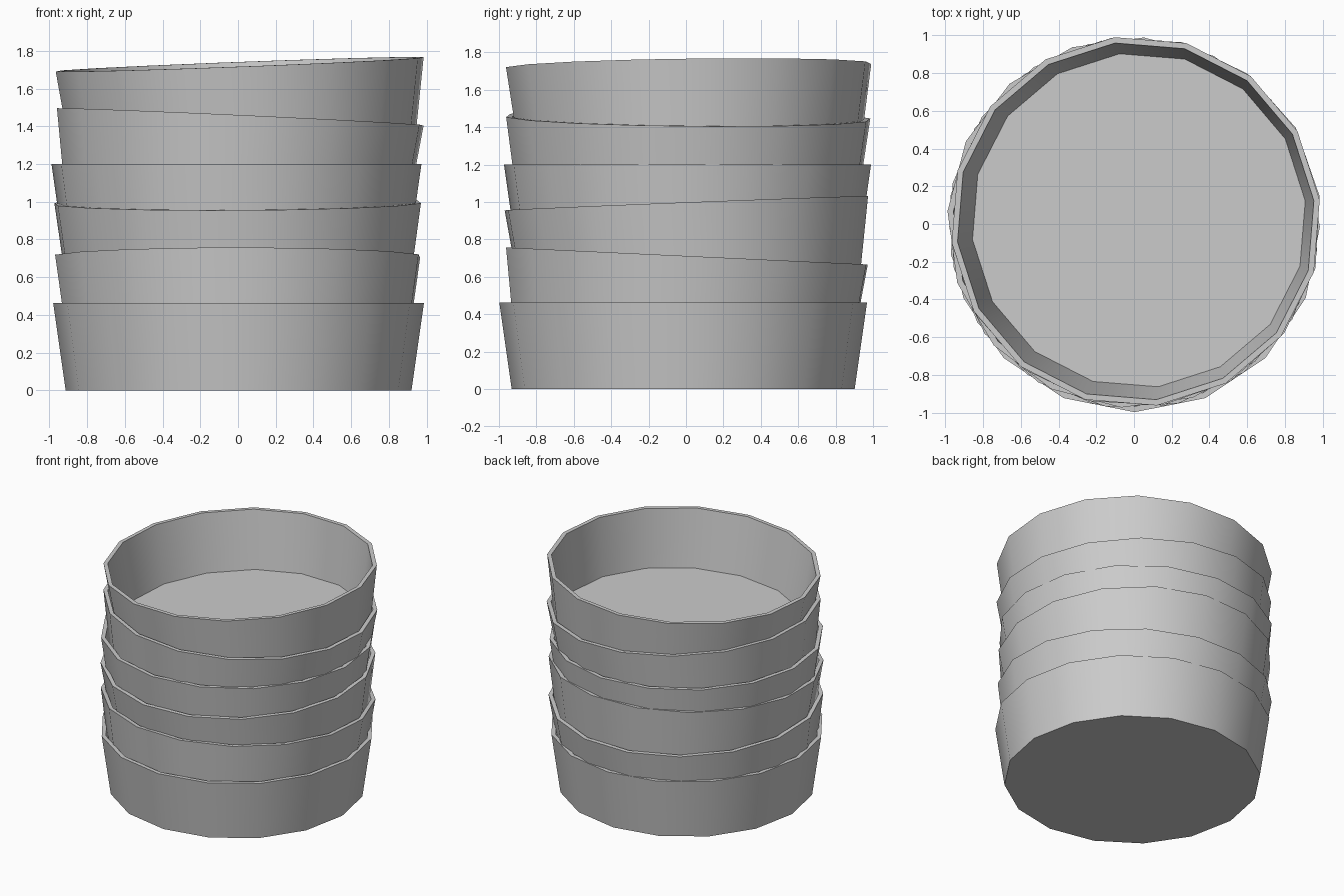
import bpy
import bmesh
import math
from mathutils import Matrix, Vector

cube = bpy.data.objects.get("Cube")
if cube:
    bpy.data.objects.remove(cube, do_unlink=True)

SIDES = 16
HEIGHT = 0.462

grey = bpy.data.materials.new("light_grey")
grey.use_nodes = True
colour = (0.6, 0.6, 0.6, 1)
grey.diffuse_color = colour
grey.node_tree.nodes["Principled BSDF"].inputs["Base Color"].default_value = colour

# Half section of one cup as (radius, height below the rim)
PROFILE = [(0.917, -HEIGHT), (0.983, 0), (0.952, 0), (0.889, -0.445)]


def cup(name, rim_centre, slope, turn):
    """Tapered open cup whose rim plane rises by slope along x and y."""
    bm = bmesh.new()
    rings = []
    for radius, z in PROFILE:
        angles = [2 * math.pi * i / SIDES for i in range(SIDES)]
        rings.append([bm.verts.new((radius * math.cos(a), radius * math.sin(a), z))
                      for a in angles])
    for low, high in zip(rings, rings[1:]):
        for i in range(SIDES):
            j = (i + 1) % SIDES
            bm.faces.new((low[i], low[j], high[j], high[i]))
    bm.faces.new(rings[0][::-1])  # underside
    bm.faces.new(rings[-1])       # inner floor
    bmesh.ops.recalc_face_normals(bm, faces=bm.faces)
    mesh = bpy.data.meshes.new(name)
    bm.to_mesh(mesh)
    bm.free()
    mesh.materials.append(grey)
    obj = bpy.data.objects.new(name, mesh)
    bpy.context.collection.objects.link(obj)

    # Lean the cup and turn it about its own axis
    normal = Vector((-slope[0], -slope[1], 1)).normalized()
    lean = Vector((0, 0, 1)).rotation_difference(normal).to_matrix().to_4x4()
    spin = Matrix.Rotation(math.radians(turn), 4, 'Z')
    obj.matrix_world = Matrix.Translation(rim_centre) @ lean @ spin

    bpy.ops.object.select_all(action='DESELECT')
    obj.select_set(True)
    bpy.context.view_layer.objects.active = obj
    bpy.ops.object.shade_smooth_by_angle(angle=math.radians(30))


# Stack of nested cups, bottom to top: rim centre, rim slope, turn in degrees
cup("bottom_cup", (0.003, -0.015, HEIGHT), (0, 0), 0)
cup("second_cup", (-0.002, 0.005, 0.711), (0, -0.047), 10)
cup("third_cup", (-0.002, 0.002, 0.993), (0.005, 0.039), -8.5)
cup("fourth_cup", (-0.008, 0.008, 1.2), (0, 0), -3.5)
cup("fifth_cup", (0.012, 0.012, 1.45), (-0.046, -0.01), 8)
cup("top_cup", (0.009, 0.014, 1.729), (0.038, 0.013), 6.6)
